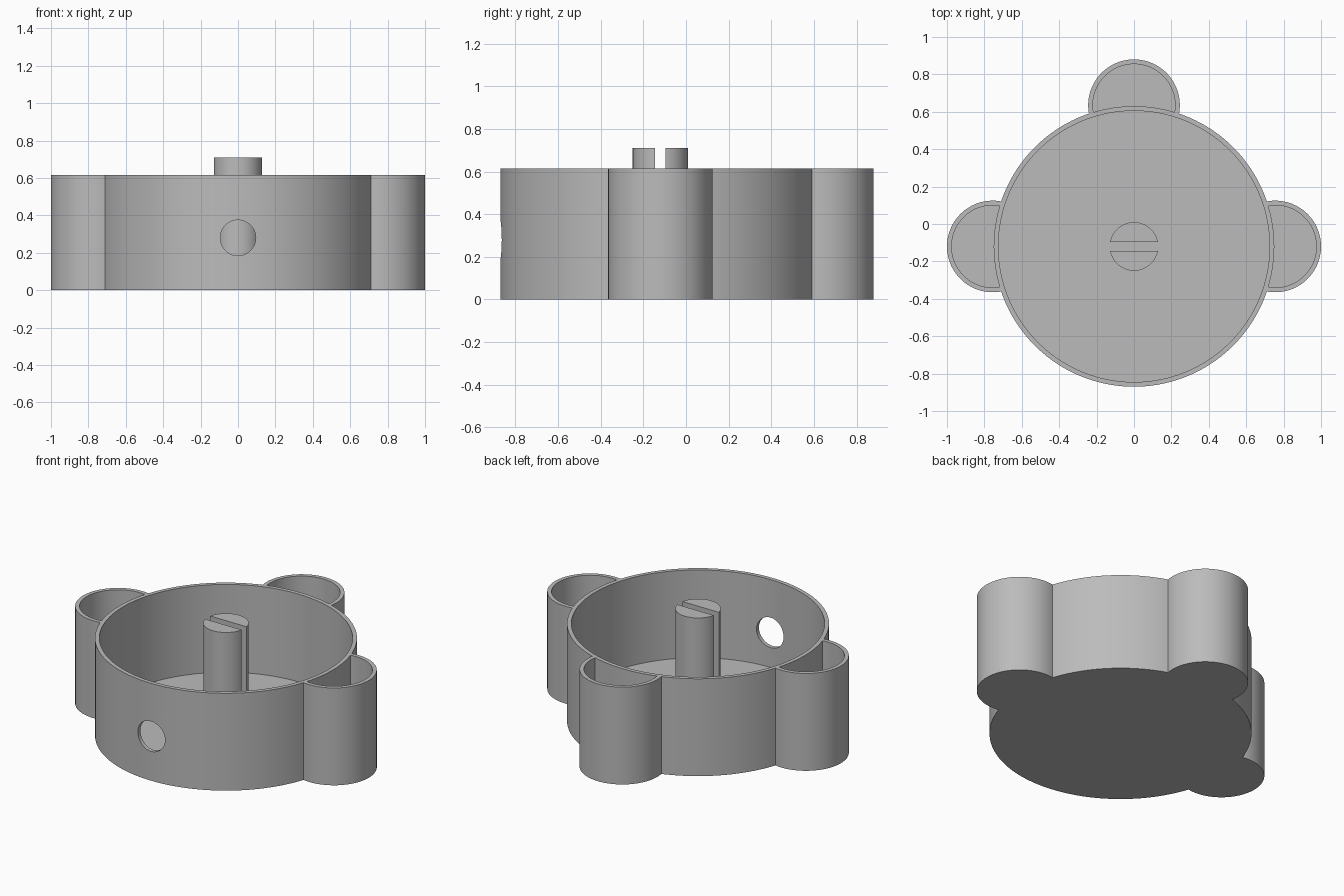
import bpy
import bmesh
from math import acos, asin, cos, pi, sin
from mathutils import Matrix, Vector

cube = bpy.data.objects.get("Cube")
if cube:
    bpy.data.objects.remove(cube, do_unlink=True)

CENTRE = Vector((0, -0.12))
R_OUT, R_IN = 0.75, 0.725
POD_DIST, POD_OUT, POD_IN = 0.755, 0.245, 0.22
HEIGHT, FLOOR = 0.615, 0.06
POD_ANGLES = (0, pi / 2, pi)

grey = bpy.data.materials.new("plain grey")
grey.use_nodes = True
colour = (0.5, 0.5, 0.5, 1)
grey.diffuse_color = colour
grey.node_tree.nodes["Principled BSDF"].inputs["Base Color"].default_value = colour


def arc(centre, radius, start, end, steps):
    """Points along an arc, both ends included."""
    angles = [start + (end - start) * i / steps for i in range(steps + 1)]
    return [centre + Vector((cos(a), sin(a))) * radius for a in angles]


def circle(centre, radius, steps):
    return arc(centre, radius, 0, 2 * pi, steps)[:-1]


def crossing(pod_radius):
    """Half angles, on the drum and on the pod, where their circles cross."""
    along = (POD_DIST**2 + R_OUT**2 - pod_radius**2) / (2 * POD_DIST)
    return acos(along / R_OUT), acos((along - POD_DIST) / pod_radius)


def pod_centre(angle):
    return CENTRE + Vector((cos(angle), sin(angle))) * POD_DIST


def prism(name, outline, z0, z1):
    """Extrude a flat outline between two heights."""
    bm = bmesh.new()
    face = bm.faces.new([bm.verts.new((p.x, p.y, z0)) for p in outline])
    made = bmesh.ops.extrude_face_region(bm, geom=[face], use_keep_orig=True)
    top = [v for v in made["geom"] if isinstance(v, bmesh.types.BMVert)]
    bmesh.ops.translate(bm, verts=top, vec=(0, 0, z1 - z0))
    bmesh.ops.recalc_face_normals(bm, faces=bm.faces)
    mesh = bpy.data.meshes.new(name)
    bm.to_mesh(mesh)
    bm.free()
    mesh.materials.append(grey)
    obj = bpy.data.objects.new(name, mesh)
    bpy.context.collection.objects.link(obj)
    return obj


def smooth(obj):
    bpy.ops.object.select_all(action="DESELECT")
    obj.select_set(True)
    bpy.context.view_layer.objects.active = obj
    bpy.ops.object.shade_smooth_by_angle()


def cut(obj, cutter):
    """Apply a boolean difference and discard the cutter."""
    cutter.hide_render = True
    mod = obj.modifiers.new("cut", "BOOLEAN")
    mod.operation, mod.solver, mod.object = "DIFFERENCE", "EXACT", cutter
    bpy.context.view_layer.objects.active = obj
    bpy.ops.object.modifier_apply(modifier=mod.name)
    bpy.data.objects.remove(cutter, do_unlink=True)


# Housing: drum with three rounded pods in one outline
drum_half, pod_half = crossing(POD_OUT)
outline = []
for angle, following in zip(POD_ANGLES, POD_ANGLES[1:] + (2 * pi,)):
    outline += arc(pod_centre(angle), POD_OUT, angle - pod_half, angle + pod_half, 48)[:-1]
    steps = 28 if following < 2 * pi else 84
    outline += arc(CENTRE, R_OUT, angle + drum_half, following - drum_half, steps)[:-1]
housing = prism("housing", outline, 0, HEIGHT)

# Open chamber in the drum
cut(housing, prism("chamber_cutter", circle(CENTRE, R_IN, 128), FLOOR, 1))

# Crescent pockets in the pods, stopping at the drum wall
drum_half, pod_half = crossing(POD_IN)
for angle in POD_ANGLES:
    pocket = arc(pod_centre(angle), POD_IN, angle - pod_half, angle + pod_half, 48)
    pocket += arc(CENTRE, R_OUT, angle + drum_half, angle - drum_half, 16)[1:-1]
    cut(housing, prism("pocket_cutter", pocket, FLOOR, 1))

# Round hole through the front wall
hole = prism("hole_cutter", circle(Vector((0, 0)), 0.095, 48), -0.2, 0.2)
hole.data.transform(Matrix.Translation((0, -0.85, 0.28)) @ Matrix.Rotation(pi / 2, 4, "X"))
cut(housing, hole)
smooth(housing)

# Central post, split in two by a slot
slot = asin(0.025 / 0.13)
for name, start in (("post_back_half", 0), ("post_front_half", pi)):
    half = arc(CENTRE, 0.13, start + slot, start + pi - slot, 32)
    smooth(prism(name, half, FLOOR - 0.01, 0.71))
